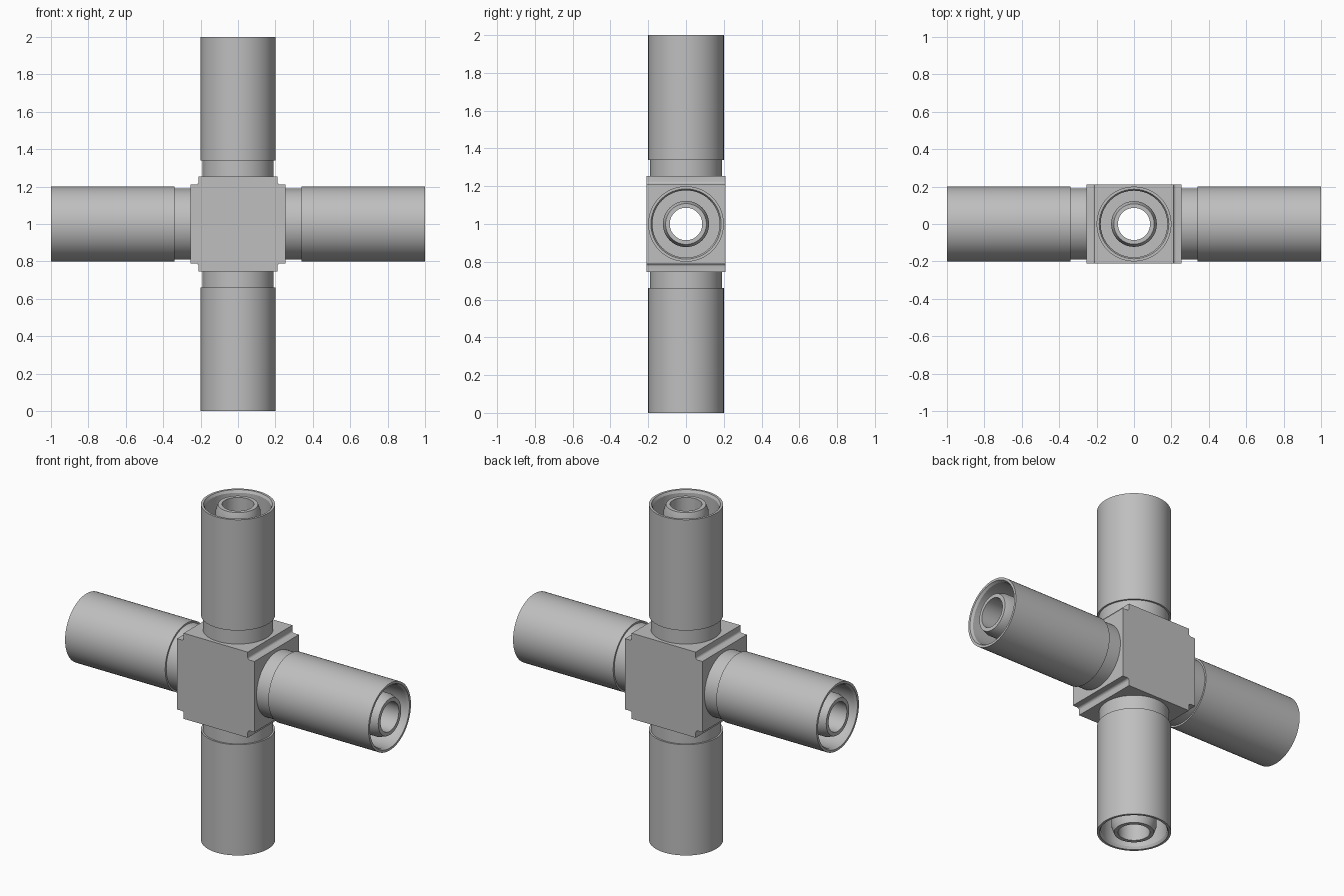
import bpy, bmesh, math
from mathutils import Matrix, Vector

old = bpy.data.objects.get("Cube")
if old:
    bpy.data.objects.remove(old, do_unlink=True)

SEGMENTS = 64
BORE = 0.086
CENTRE = Vector((0, 0, 1))

# Single metal colour
steel = bpy.data.materials.new("grey steel")
steel.use_nodes = True
colour = (0.52, 0.52, 0.52, 1)
steel.diffuse_color = colour
steel.node_tree.nodes["Principled BSDF"].inputs["Base Color"].default_value = colour


def make_object(name, bm):
    bmesh.ops.recalc_face_normals(bm, faces=bm.faces)
    mesh = bpy.data.meshes.new(name)
    bm.to_mesh(mesh)
    bm.free()
    mesh.materials.append(steel)
    obj = bpy.data.objects.new(name, mesh)
    bpy.context.collection.objects.link(obj)
    return obj


def smooth(obj):
    bpy.ops.object.select_all(action='DESELECT')
    obj.select_set(True)
    bpy.context.view_layer.objects.active = obj
    bpy.ops.object.shade_smooth_by_angle(angle=math.radians(25))


def lathe(name, profile, turn):
    """Spin a (radius, height) profile about z, then turn it about y."""
    bm = bmesh.new()
    verts = [bm.verts.new((r, 0, h)) for r, h in profile]
    edges = [bm.edges.new(pair) for pair in zip(verts, verts[1:])]
    bmesh.ops.spin(bm, geom=verts + edges, cent=(0, 0, 0), axis=(0, 0, 1),
                   angle=math.tau, steps=SEGMENTS)
    bmesh.ops.remove_doubles(bm, verts=bm.verts, dist=0.0001)
    bm.transform(Matrix.Translation(CENTRE) @ Matrix.Rotation(turn, 4, 'Y'))
    obj = make_object(name, bm)
    smooth(obj)
    return obj


# Hollow arm: neck, crimped sleeve, open annular gap and chamfered inner tube
arm_profile = [
    (0.19, 0.255), (0.19, 0.34), (0.2, 0.34), (0.2, 1.0),
    (0.186, 1.0), (0.178, 0.985), (0.178, 0.42), (0.122, 0.42),
    (0.122, 0.96), (0.108, 1.0), (BORE, 1.0), (BORE, 0.255),
]
for i, name in enumerate(("top_arm", "left_arm", "bottom_arm", "right_arm")):
    lathe(name, arm_profile, i * math.pi / 2)

# Centre block: square with a filleted step along each corner
FACE, STEP, FILLET = 0.255, 0.211, 0.014
corner = [(FACE, STEP)]
for k in range(6):
    a = k / 5 * math.pi / 2
    corner.append((STEP + FILLET * (1 - math.sin(a)),
                   STEP + FILLET * (1 - math.cos(a))))
corner.append((STEP, FACE))
bm = bmesh.new()
outline = []
for q in range(4):
    rot = Matrix.Rotation(q * math.pi / 2, 2)
    for p in corner:
        x, z = rot @ Vector(p)
        outline.append(bm.verts.new((x, -0.21, z + 1)))
face = bm.faces.new(outline)
extruded = bmesh.ops.extrude_face_region(bm, geom=[face])["geom"]
bmesh.ops.translate(bm, vec=(0, 0.42, 0),
                    verts=[g for g in extruded if isinstance(g, bmesh.types.BMVert)])
block = make_object("centre_block", bm)

# Crossing bores through the block
for name, turn in (("vertical_bore_cutter", 0), ("cross_bore_cutter", math.pi / 2)):
    bm = bmesh.new()
    bmesh.ops.create_cone(bm, cap_ends=True, segments=SEGMENTS, radius1=BORE,
                          radius2=BORE, depth=0.8)
    bm.transform(Matrix.Translation(CENTRE) @ Matrix.Rotation(turn, 4, 'Y'))
    cutter = make_object(name, bm)
    cutter.hide_render = True
    cutter.hide_set(True)
    cut = block.modifiers.new(name, 'BOOLEAN')
    cut.operation = 'DIFFERENCE'
    cut.solver = 'EXACT'
    cut.object = cutter
smooth(block)
